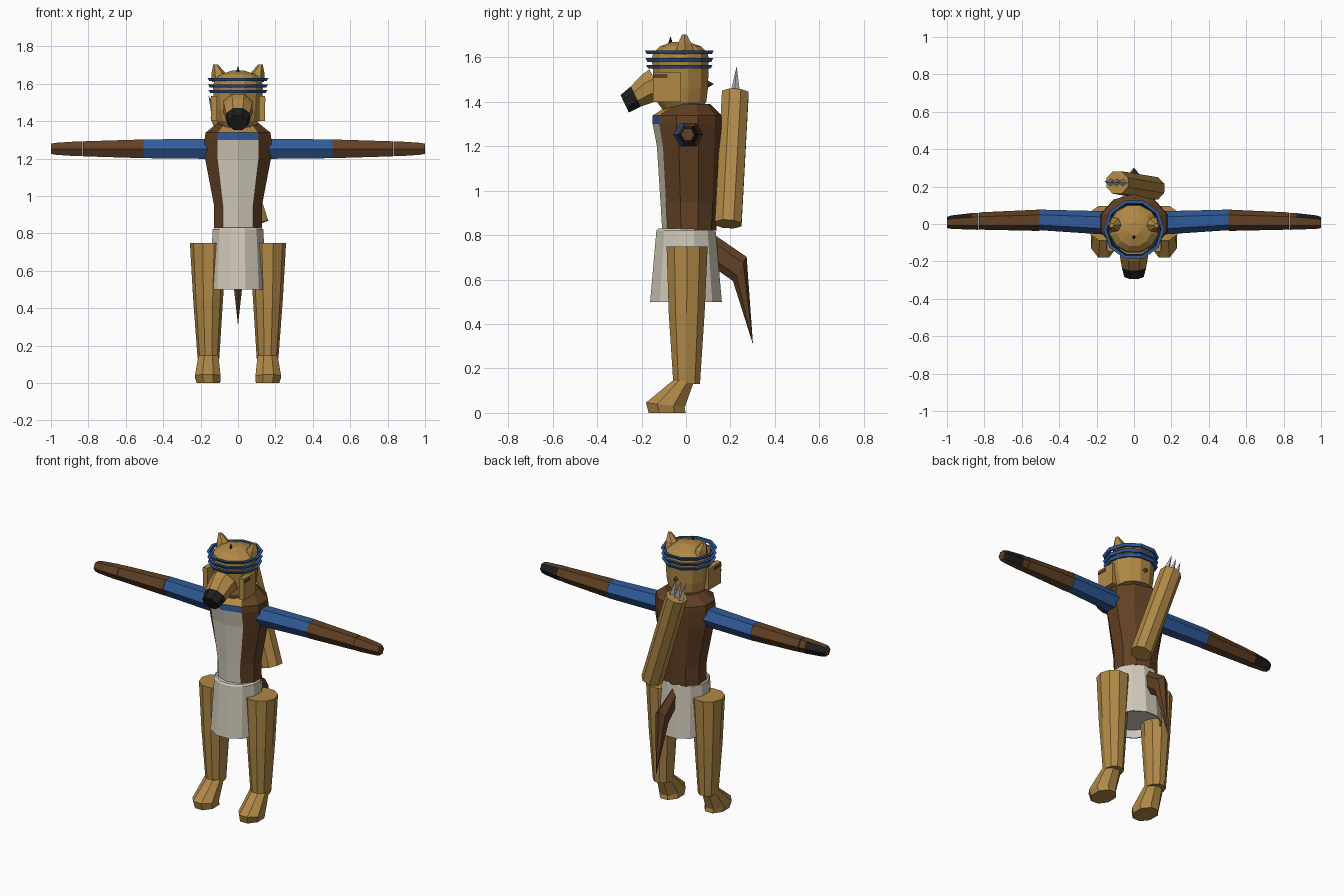
import bpy
import bmesh
from math import sin, cos, pi
from mathutils import Vector, Matrix

if "Cube" in bpy.data.objects:
    bpy.data.objects.remove(bpy.data.objects["Cube"])


def make_mat(name, rgb):
    m = bpy.data.materials.new(name)
    m.use_nodes = True
    m.diffuse_color = (*rgb, 1)
    m.node_tree.nodes["Principled BSDF"].inputs["Base Color"].default_value = (*rgb, 1)
    return m


TAN = make_mat("tan fur", (0.44, 0.25, 0.062))
BROWN = make_mat("brown leather", (0.12, 0.052, 0.018))
BLUE = make_mat("blue cloth", (0.03, 0.105, 0.32))
CREAM = make_mat("cream cloth", (0.64, 0.59, 0.49))
BLACK = make_mat("black skin", (0.013, 0.013, 0.013))
STEEL = make_mat("steel", (0.5, 0.5, 0.52))


def ring(center, u, v, sides, turn=0.0):
    """Ellipse of points around a center, spanned by the half axes u and v."""
    c, u, v = Vector(center), Vector(u), Vector(v)
    angles = [2 * pi * (i + turn) / sides for i in range(sides)]
    return [c + u * cos(a) + v * sin(a) for a in angles]


def flat_ring(z, rx, ry, cy, sides, turn=0.0, cx=0.0):
    return ring((cx, cy, z), (0, -ry, 0), (rx, 0, 0), sides, turn)


def finish(name, bm, mats, rule=None):
    bmesh.ops.recalc_face_normals(bm, faces=bm.faces)
    if rule:
        for f in bm.faces:
            f.material_index = rule(f.calc_center_median(), f.normal)
    me = bpy.data.meshes.new(name)
    bm.to_mesh(me)
    bm.free()
    for m in mats:
        me.materials.append(m)
    ob = bpy.data.objects.new(name, me)
    bpy.context.collection.objects.link(ob)
    return ob


def loft(name, rings, mats, rule=None, caps=(True, True), loop=False):
    """Skin a list of equal rings, with optional end caps."""
    bm = bmesh.new()
    rows = [[bm.verts.new(p) for p in r] for r in rings]
    pairs = list(zip(rows, rows[1:])) + ([(rows[-1], rows[0])] if loop else [])
    n = len(rows[0])
    for a, b in pairs:
        for i in range(n):
            j = (i + 1) % n
            bm.faces.new((a[i], a[j], b[j], b[i]))
    for row, wanted in zip((rows[0], rows[-1]), caps):
        if wanted and not loop:
            bm.faces.new(row)
    bmesh.ops.remove_doubles(bm, verts=bm.verts, dist=1e-5)
    return finish(name, bm, mats, rule)


def box(name, center, size, mat):
    bm = bmesh.new()
    bmesh.ops.create_cube(bm, size=1, matrix=Matrix.Translation(center) @ Matrix.Diagonal((*size, 1)))
    return finish(name, bm, [mat])


def spike(name, base, tip, r, mat, sides=4):
    base, tip = Vector(base), Vector(tip)
    d = tip - base
    rot = d.to_track_quat("Z", "Y").to_matrix().to_4x4()
    bm = bmesh.new()
    bmesh.ops.create_cone(bm, cap_ends=True, segments=sides, radius1=r, radius2=0, depth=d.length,
                          matrix=Matrix.Translation((base + tip) / 2) @ rot)
    return finish(name, bm, [mat])


# Torso: cream shirt front, blue collar, bare throat
def torso_colour(c, n):
    front = n.y < -0.1 and abs(c.x) < 0.08 and c.y < -0.05
    if not front:
        return 0
    return 1 if c.z < 1.3 else 2 if c.z < 1.335 else 3


torso_rows = [(0.82, 0.135, 0.122, 0.015), (0.95, 0.135, 0.13, 0.015), (1.2, 0.185, 0.143, 0.012),
              (1.3, 0.188, 0.155, 0.005), (1.338, 0.183, 0.155, 0.005), (1.39, 0.115, 0.09, 0.02)]
loft("torso", [flat_ring(*r, 10) for r in torso_rows], [BROWN, CREAM, BLUE, TAN], torso_colour)

# Skirt: flared, hollow below a recessed floor
skirt_rows = [(0.83, 0.13, 0.13, 0.0), (0.82, 0.14, 0.138, 0.0), (0.5, 0.157, 0.167, 0.0),
              (0.5, 0.15, 0.16, 0.0), (0.55, 0.147, 0.157, 0.0)]
loft("skirt", [flat_ring(*r, 12, 0.5) for r in skirt_rows], [CREAM])

# Tail: bent and pointed
loft("tail", [ring((0, 0.13, 0.725), (0, 0, 0.075), (0.025, 0, 0), 6),
              ring((0, 0.242, 0.648), (0, 0.031, 0.054), (0.04, 0, 0), 6),
              ring((0, 0.3, 0.315), (0, 0.001, 0), (0.001, 0, 0), 6)], [BROWN])

# Head
head_rows = [(1.355, 0.085, 0.08, -0.02), (1.4, 0.115, 0.115, -0.02), (1.46, 0.128, 0.125, -0.022),
             (1.58, 0.138, 0.132, -0.025), (1.62, 0.132, 0.128, -0.025), (1.65, 0.095, 0.095, -0.025),
             (1.67, 0.035, 0.035, -0.025)]
loft("head", [flat_ring(*r, 12, 0.5) for r in head_rows], [TAN])

# Snout with a black nose
snout_rows = [((0, -0.13, 1.475), 0.085, 0.085), ((0, -0.17, 1.461), 0.08, 0.073),
              ((0, -0.226, 1.424), 0.07, 0.055), ((0, -0.276, 1.391), 0.056, 0.047)]
loft("snout", [ring(c, (w, 0, 0), (0, -h * 0.43, h * 0.9), 8, 0.5) for c, w, h in snout_rows],
     [TAN, BLACK], lambda c, n: int(c.y < -0.225))

# Headband: three thin flared hoops
for i, z in enumerate((1.55, 1.58, 1.615)):
    r = 0.148 + 0.003 * i
    hoop = [(z, r - 0.012, r - 0.012, -0.03), (z, r, r, -0.03),
            (z + 0.016, r + 0.009, r + 0.009, -0.03), (z + 0.016, r - 0.008, r - 0.008, -0.03)]
    loft(f"headband_{i + 1}", [flat_ring(*h, 10, 0.5) for h in hoop], [BLUE], loop=True)

# Hair tufts
spike("crown_tuft", (0, -0.07, 1.655), (0, -0.07, 1.695), 0.013, BLACK)
spike("nape_tuft", (0, 0.085, 1.48), (0, 0.125, 1.48), 0.025, BROWN)

# Quiver slung across the back
bottom, top = Vector((0.105, 0.19, 0.85)), Vector((-0.09, 0.222, 1.44))
axis = (top - bottom).normalized()
side = axis.cross(Vector((0, 1, 0))).normalized()
depth = side.cross(axis)
loft("quiver", [ring(p, side * 0.065, depth * 0.065, 8, 0.5) for p in (bottom, top)], [TAN])
for i in (-1, 0, 1):
    foot = top + side * (0.034 * i)
    spike(f"arrow_{i + 2}", foot, foot + axis * 0.115, 0.02, STEEL)

for s, tag in ((1, "left"), (-1, "right")):
    def arm_ring(x, cy, ry, rz):
        return ring((s * x, cy, 1.252), (0, ry, 0), (0, 0, rz * 1.155), 6)

    # Arm: blue sleeve, forearm wrap, hand with a dark back pad
    loft(f"{tag}_sleeve", [arm_ring(0.13, 0.005, 0.063, 0.054), arm_ring(0.505, 0.022, 0.055, 0.05)], [BLUE])
    loft(f"{tag}_forearm", [arm_ring(0.506, 0.02, 0.057, 0.05), arm_ring(0.83, 0.016, 0.046, 0.04)], [BROWN])
    loft(f"{tag}_hand", [arm_ring(0.832, 0.014, 0.045, 0.039), arm_ring(0.87, 0.014, 0.044, 0.039),
                         arm_ring(0.975, 0.01, 0.036, 0.032), arm_ring(1.0, 0.008, 0.03, 0.027)],
         [BROWN, BLACK], lambda c, n: int(n.y > 0.3 and abs(c.x) > 0.87))

    # Leg and forward pointing foot
    loft(f"{tag}_leg", [flat_ring(0.13, 0.058, 0.063, 0.003, 10, 0.5, s * 0.158),
                        flat_ring(0.45, 0.08, 0.085, 0.003, 10, 0.5, s * 0.16),
                        flat_ring(0.748, 0.099, 0.097, 0.005, 10, 0.5, s * 0.158)], [TAN])
    foot_rows = [((s * 0.158, -0.085, 0), 0.068, 0.09, 0), ((s * 0.162, -0.093, 0.035), 0.074, 0.094, 0.012),
                 ((s * 0.158, -0.01, 0.147), 0.058, 0.052, 0)]
    loft(f"{tag}_foot", [ring(c, (0, -ry, lift), (rx, 0, 0), 8, 0.5) for c, rx, ry, lift in foot_rows], [TAN])

    # Ear and hanging cheek flap with an eye stripe
    loft(f"{tag}_ear", [flat_ring(1.61, 0.045, 0.05, -0.005, 6, 0.5, s * 0.095),
                        flat_ring(1.66, 0.036, 0.036, -0.005, 6, 0.5, s * 0.105),
                        flat_ring(1.703, 0.012, 0.012, -0.008, 6, 0.5, s * 0.12)], [TAN])
    box(f"{tag}_cheek_flap", (s * 0.128, -0.085, 1.467), (0.032, 0.125, 0.135), TAN)
    box(f"{tag}_eye", (s * 0.145, -0.115, 1.515), (0.004, 0.065, 0.018), BROWN)
